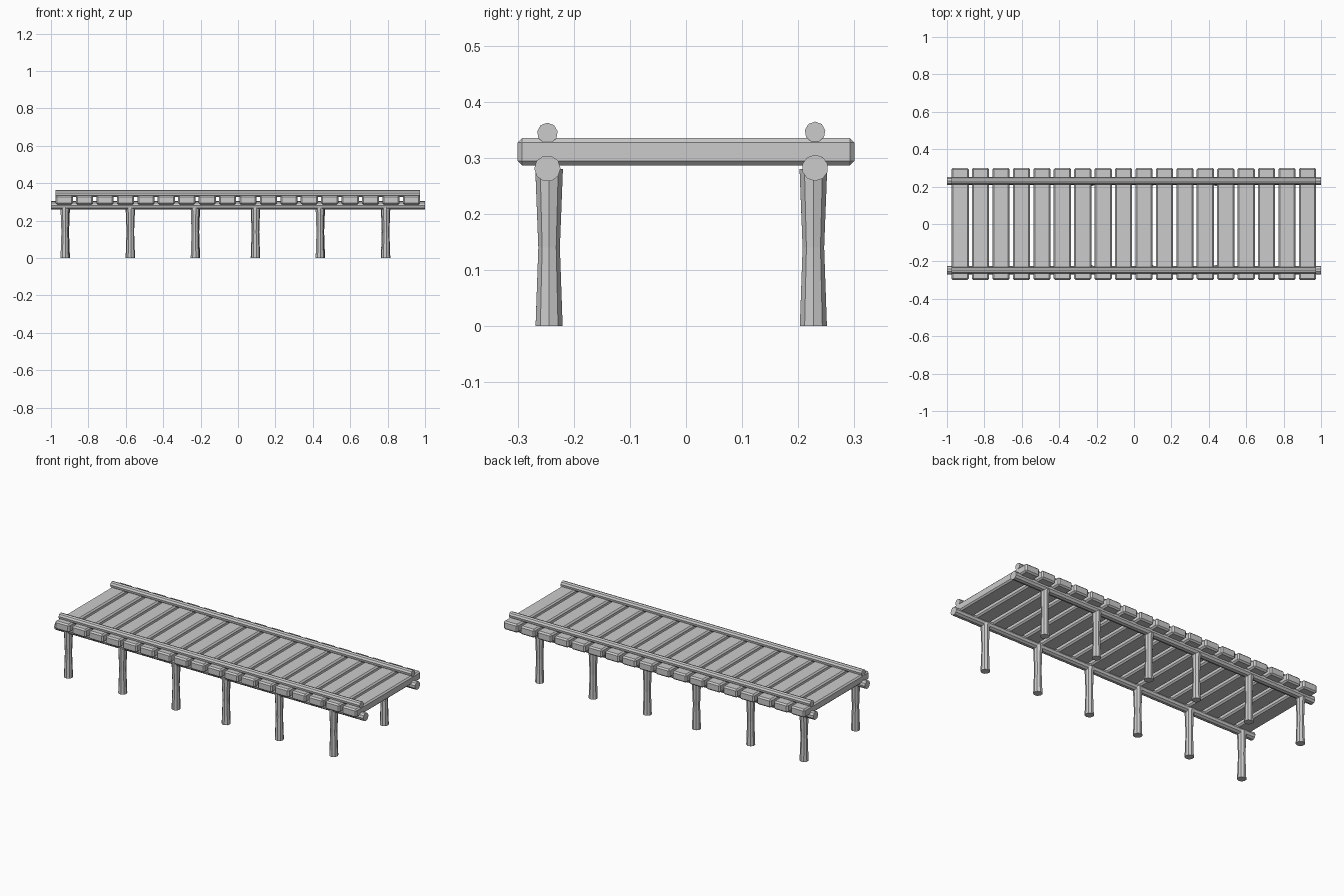
import bpy, bmesh, math
from mathutils import Matrix, Vector

if "Cube" in bpy.data.objects:
    bpy.data.objects.remove(bpy.data.objects["Cube"])


def make_object(name, bm):
    bmesh.ops.recalc_face_normals(bm, faces=bm.faces)
    mesh = bpy.data.meshes.new(name)
    bm.to_mesh(mesh)
    bm.free()
    ob = bpy.data.objects.new(name, mesh)
    bpy.context.collection.objects.link(ob)
    return ob


def lofted_log(name, rings, sides, matrix, twist=0.0):
    """Faceted log along local z; rings = (height, radius)."""
    bm = bmesh.new()
    loops = []
    for h, r in rings:
        loops.append([bm.verts.new((r * math.cos(twist + math.tau * i / sides),
                                    r * math.sin(twist + math.tau * i / sides), h))
                      for i in range(sides)])
    for a, b in zip(loops, loops[1:]):
        for i in range(sides):
            j = (i + 1) % sides
            bm.faces.new((a[i], a[j], b[j], b[i]))
    bm.faces.new(loops[0][::-1])
    bm.faces.new(loops[-1])
    bm.transform(matrix)
    return make_object(name, bm)


def rail(name, x0, x1, y, z, r, sides, twist):
    m = Matrix.Translation((0, y, z)) @ Matrix.Rotation(math.pi / 2, 4, 'Y')
    return lofted_log(name, [(x0, r), (x1, r)], sides, m, twist)


# Deck planks with chamfered edges
COUNT, PITCH = 18, 0.1092
for i in range(COUNT):
    x = (i - (COUNT - 1) / 2) * PITCH - 0.001
    bm = bmesh.new()
    bmesh.ops.create_cube(bm, size=1, matrix=Matrix.Translation((x, 0, 0.3105))
                          @ Matrix.Diagonal((0.092, 0.6, 0.049, 1)))
    bmesh.ops.bevel(bm, geom=bm.edges[:], offset=0.008, segments=1, affect='EDGES')
    make_object(f"deck_plank_{i + 1}", bm)

# Bearer logs below the deck and edge rails above it
rail("front_bearer", -1.0, 1.0, -0.247, 0.281, 0.0235, 10, math.pi / 10)
rail("back_bearer", -1.0, 1.0, 0.23, 0.282, 0.0235, 10, 0)
rail("front_edge_rail", -0.975, 0.972, -0.247, 0.344, 0.0185, 9, math.pi)
rail("back_edge_rail", -0.975, 0.972, 0.23, 0.346, 0.0185, 9, math.pi)

# Posts with a slim waist
POST_X = [-0.926, -0.575, -0.230, 0.094, 0.438, 0.790]
PROFILE = [(0, 0.0245), (0.14, 0.0195), (0.28, 0.025)]
for side, y in (("front", -0.244), ("back", 0.227)):
    for i, x in enumerate(POST_X):
        dx = 0.003 * (-1) ** i if side == "back" else 0
        lofted_log(f"{side}_post_{i + 1}", PROFILE, 9,
                   Matrix.Translation((x + dx, y, 0)), i * 0.7)
